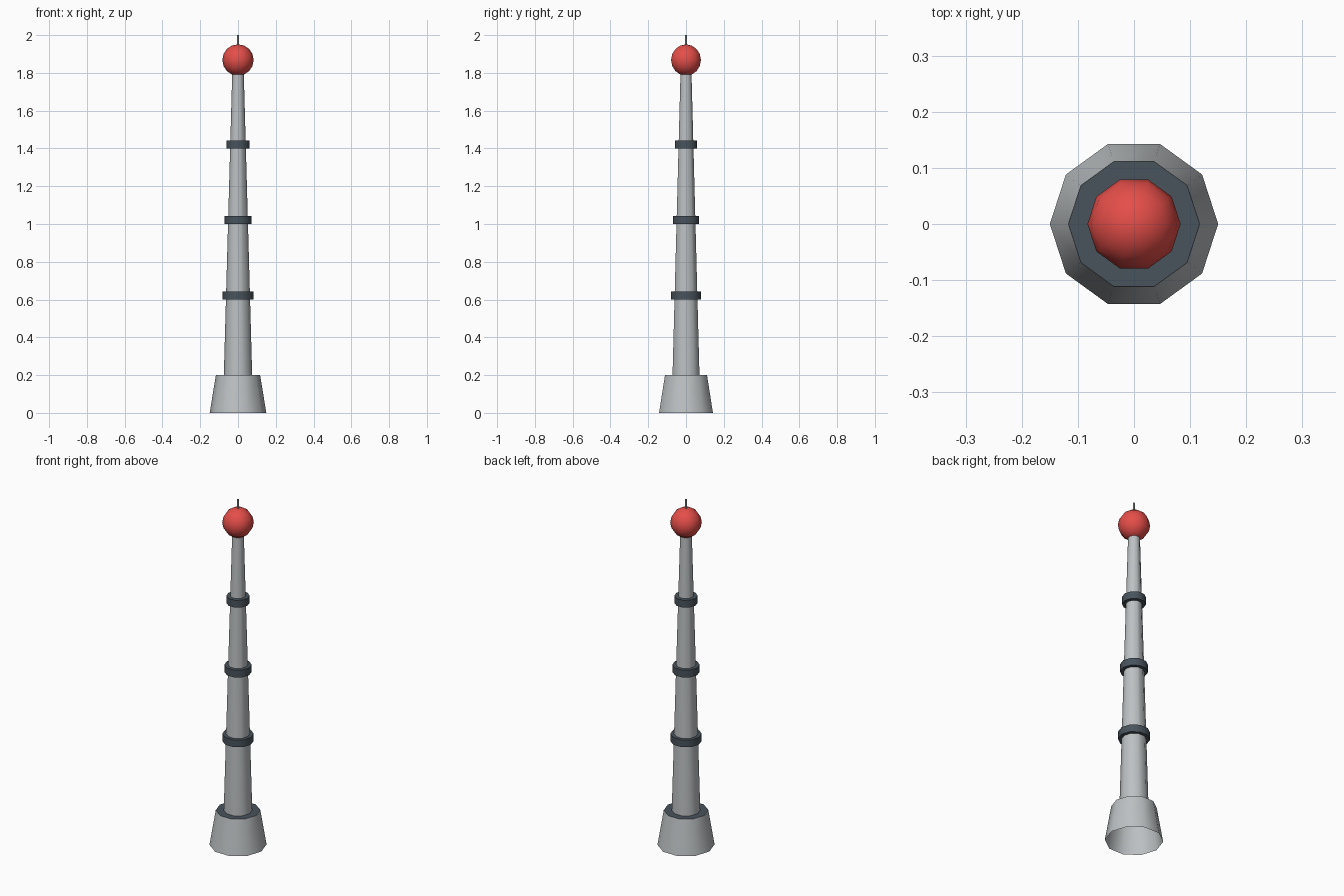
import bpy, bmesh, math

if "Cube" in bpy.data.objects:
    bpy.data.objects.remove(bpy.data.objects["Cube"])

SIDES = 10


def material(name, rgb):
    m = bpy.data.materials.new(name)
    lin = [(c / 255 / 12.92) if c < 11 else ((c / 255 + 0.055) / 1.055) ** 2.4 for c in rgb]
    m.diffuse_color = (*lin, 1)
    m.use_nodes = True
    m.node_tree.nodes["Principled BSDF"].inputs["Base Color"].default_value = m.diffuse_color
    return m


GREY = material("light_grey", (189, 193, 195))
DARK = material("dark_slate", (72, 83, 92))
RED = material("signal_red", (229, 78, 73))


def lathe(name, profile, mats, sides=SIDES, cap_bottom=False, cap_top=False):
    """Revolve (radius, z) points about z; a cap uses the last material."""
    bm = bmesh.new()
    rings = []
    for r, z in profile:
        n = sides if r > 1e-6 else 1
        rings.append([bm.verts.new((r * math.cos(2 * math.pi * i / sides),
                                    r * math.sin(2 * math.pi * i / sides), z)) for i in range(n)])
    for a, b in zip(rings, rings[1:]):
        for i in range(sides):
            j = (i + 1) % sides
            quad = [a[i % len(a)], a[j % len(a)], b[j % len(b)], b[i % len(b)]]
            bm.faces.new(list(dict.fromkeys(quad)))
    if cap_bottom:
        bm.faces.new(rings[0][::-1]).material_index = len(mats) - 1
    if cap_top:
        bm.faces.new(rings[-1]).material_index = len(mats) - 1
    me = bpy.data.meshes.new(name)
    bm.to_mesh(me)
    bm.free()
    for m in mats:
        me.materials.append(m)
    ob = bpy.data.objects.new(name, me)
    bpy.context.collection.objects.link(ob)
    bpy.ops.object.select_all(action='DESELECT')
    ob.select_set(True)
    bpy.context.view_layer.objects.active = ob
    bpy.ops.object.shade_smooth_by_angle(angle=math.radians(42))
    return ob


# Flared base, open underneath, with a dark deck on top
lathe("base", [(0.15, 0), (0.117, 0.2)], [GREY, DARK], cap_top=True)

# Tapered mast
lathe("mast", [(0.075, 0.2), (0.03, 1.82)], [GREY])

# Dark collars around the mast
for k, r in enumerate((0.0825, 0.072, 0.0615)):
    z = 0.622 + 0.4 * k
    lathe(f"collar_{k + 1}", [(r, z - 0.021), (r, z + 0.021)], [DARK],
          cap_bottom=True, cap_top=True)

# Beacon ball
R, ZC, N = 0.083, 1.868, 8
lathe("beacon", [(R * math.sin(math.pi * i / N), ZC - R * math.cos(math.pi * i / N))
                 for i in range(N + 1)], [RED])

# Thin open antenna tube
lathe("antenna", [(0.006, 1.9), (0.006, 2.0)], [GREY], sides=6)
